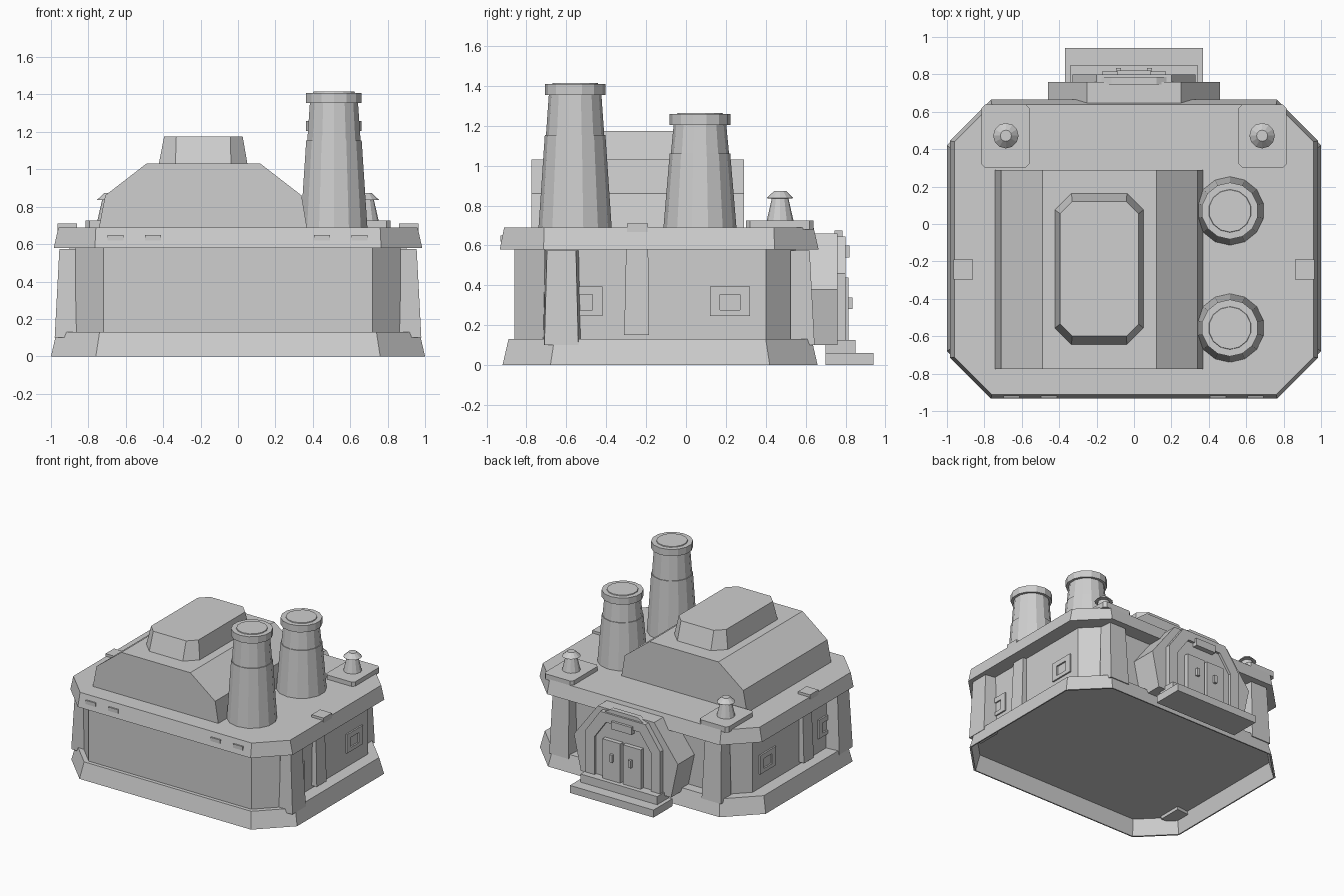
import bpy
from math import cos, sin, tau

if "Cube" in bpy.data.objects:
    bpy.data.objects.remove(bpy.data.objects["Cube"], do_unlink=True)

GREY = (0.62, 0.62, 0.62, 1)
mat = bpy.data.materials.new("plain grey")
mat.use_nodes = True
mat.diffuse_color = GREY
mat.node_tree.nodes["Principled BSDF"].inputs["Base Color"].default_value = GREY


def loft(name, loops):
    """Closed solid through matching loops of 3D points, with flat caps."""
    n = len(loops[0])
    verts = [p for loop in loops for p in loop]
    faces = [list(range(n))[::-1], list(range(len(verts) - n, len(verts)))]
    for k in range(len(loops) - 1):
        for i in range(n):
            j = (i + 1) % n
            faces.append([k * n + i, k * n + j, k * n + n + j, k * n + n + i])
    mesh = bpy.data.meshes.new(name)
    mesh.from_pydata(verts, [], faces)
    mesh.materials.append(mat)
    obj = bpy.data.objects.new(name, mesh)
    bpy.context.scene.collection.objects.link(obj)
    bpy.context.view_layer.objects.active = obj
    obj.select_set(True)
    bpy.ops.object.mode_set(mode='EDIT')
    bpy.ops.mesh.select_all(action='SELECT')
    bpy.ops.mesh.normals_make_consistent(inside=False)
    bpy.ops.object.mode_set(mode='OBJECT')
    obj.select_set(False)
    return obj


def rect(x0, x1, y0, y1, z, cut=0):
    """Rectangle at height z, with its corners cut if asked."""
    if not cut:
        return [(x0, y0, z), (x1, y0, z), (x1, y1, z), (x0, y1, z)]
    c = cut
    return [(x0 + c, y0, z), (x1 - c, y0, z), (x1, y0 + c, z), (x1, y1 - c, z),
            (x1 - c, y1, z), (x0 + c, y1, z), (x0, y1 - c, z), (x0, y0 + c, z)]


def box(name, x0, x1, y0, y1, z0, z1, cut=0):
    return loft(name, [rect(x0, x1, y0, y1, z, cut) for z in (z0, z1)])


def slab(name, profile, y0, y1):
    """Profile in x and z, extruded along y."""
    return loft(name, [[(x, y, z) for x, z in profile] for y in (y0, y1)])


def turned(name, x, y, rings, sides=14):
    """Turned solid from (radius, height) rings."""
    return loft(name, [[(x + r * sin(tau * i / sides), y + r * cos(tau * i / sides), z)
                        for i in range(sides)] for r, z in rings])


def mirrored(half):
    return half + [(-x, z) for x, z in reversed(half)]


def buttress(name, place):
    """Leaning pier, wider against the wall; place maps depth, width and height."""
    wall = [(.86, -.095, .1), (.86, .095, .1), (.86, .085, .575), (.86, -.085, .575)]
    face = [(.98, -.088, .1), (.98, .082, .1), (.955, .07, .575), (.955, -.075, .575)]
    loft(name, [[place(*p) for p in loop] for loop in (wall, face)])


# Hollow plinth: the underside is a recess between thin outer walls
loft("plinth", [rect(-.962, .962, -.882, .622, .125, .23), rect(-.99, .99, -.91, .65, 0, .24),
                rect(-1, 1, -.92, .66, 0, .24), rect(-.97, .97, -.89, .63, .13, .23)])

# Walls and cornice
box("walls", -.87, .87, -.86, .55, .128, .6, .15)
loft("cornice", [rect(-.985, .985, -.934, .665, .58, .22),
                 rect(-.96, .96, -.912, .64, .69, .2)])

# Raised roof and its top block
slab("raised_roof", [(-.745, .68), (-.71, .86), (-.49, 1.03), (.12, 1.03), (.34, .86), (.37, .68)],
     -.775, .29)
loft("roof_block", [rect(-.425, .052, -.647, .167, 1.02, .09),
                    rect(-.395, .025, -.6, .12, 1.175, .065)])

# Chimneys
for name, y, top, band in (("front_chimney", -.556, 1.415, 1.155), ("rear_chimney", .07, 1.265, 1.06)):
    turned(name, .513, y, [(.184, .68), (.152, band), (.146, band), (.132, top - .06),
                           (.152, top - .06), (.152, top - .006), (.115, top - .006), (.113, top)])

# Cornice badges on the front
for x in (-.655, -.455, .45, .65):
    box("front_badge", x - .043, x + .043, -.931, -.91, .62, .65)

for s, side in ((-1, "right"), (1, "left")):
    # Roof vents on their corner pads
    x0, x1 = sorted((s * .56, s * .815))
    box(side + "_vent_pad", x0, x1, .3, .64, .68, .725, .02)
    turned(side + "_vent", s * .685, .472, [(.068, .72), (.042, .835), (.068, .837), (.03, .873)], 12)

    # Side rib and the clip above it
    loft(side + "_rib", [rect(s * .84, s * .915, -.31, -.185, .15),
                         rect(s * .84, s * .9, -.3, -.19, .6)])
    box(side + "_clip", s * .86, s * .965, -.297, -.19, .65, .71)

    # Leaning buttresses on the sides and the back
    buttress(side + "_side_buttress", lambda d, w, z: (s * d, w - .622, z))
    buttress(side + "_back_buttress", lambda d, w, z: (s * (.672 - w), d - .335, z))

    # Framed side windows
    for y in (-.52, .22):
        for z0, z1 in ((.245, .275), (.355, .395)):
            box(side + "_window_frame", s * .86, s * .882, y - .1, y + .1, z0, z1)
        for e in (-1, 1):
            box(side + "_window_frame", s * .86, s * .882, y + e * .1, y + e * .05, .275, .355)

# Rear entrance: porch with splayed shoulders, arch frame and doors
slab("porch", mirrored([(.4, .1), (.46, .38), (.25, .66)]), .54, .76)
outer = mirrored([(.33, .12), (.33, .46), (.2, .645)])
inner = mirrored([(.25, .12), (.25, .43), (.15, .57)])
slab("portal", outer, .6, .78)
for i in range(5):
    slab("arch_frame", [outer[i], outer[i + 1], inner[i + 1], inner[i]], .77, .8)
slab("arch_cap", mirrored([(.2, .6), (.2, .63), (.12, .675)]), .745, .785)
box("arch_sign", -.09, .09, .77, .82, .54, .6)
for s in (-1, 1):
    box("door_leaf", s * .012, s * .17, .77, .815, .125, .44)
    box("door_handle", s * .07, s * .095, .8, .835, .28, .34)

# Entrance steps
box("lower_step", -.37, .37, .7, .94, 0, .06)
box("upper_step", -.34, .34, .7, .85, .06, .125)
